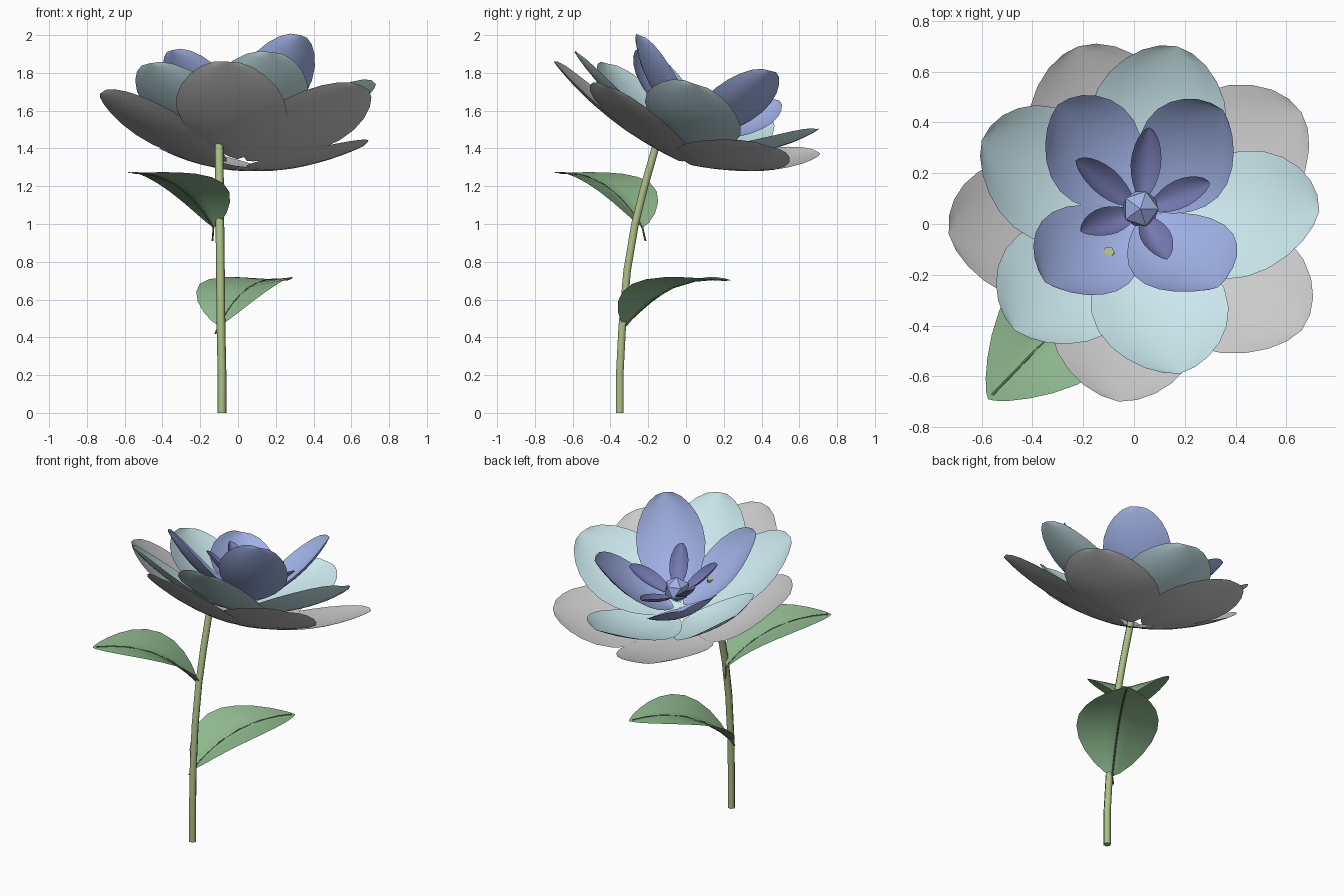
import bpy, bmesh, math
from mathutils import Vector

if "Cube" in bpy.data.objects:
    bpy.data.objects.remove(bpy.data.objects["Cube"])

AXIS = Vector((0.07, 0.31, 0.95)).normalized()   # the bloom leans back
UP = Vector((0, 0, 1))


def mat(name, col):
    m = bpy.data.materials.new(name)
    m.diffuse_color = (*col, 1)
    m.use_nodes = True
    m.node_tree.nodes["Principled BSDF"].inputs["Base Color"].default_value = m.diffuse_color
    return m


def frame(base, tip, axis):
    b, t = Vector(base), Vector(tip)
    d = t - b
    side = d.cross(axis).normalized()
    return b, d, side, side.cross(d).normalized()


def blade(name, base, tip, half, bow, cup, material, axis=AXIS, leaf=False, nu=12, nv=8):
    """Oval sheet from base to tip; bow bends the midrib, cup lifts the edges."""
    b, d, side, n = frame(base, tip, axis)
    bm = bmesh.new()
    rows = []
    for i in range(nu + 1):
        u = (1 - math.cos(math.pi * i / nu)) / 2
        power = 0.75 if leaf else 0.62 - 0.12 * u
        k = max(0, math.sin(math.pi * u ** (0.8 if leaf else 1.12))) ** power
        if i in (0, nu):
            k = 0
        row = []
        for j in range(nv + 1):
            v = 2 * j / nv - 1
            lift = abs(v) * 1.25 * (1 - u) if leaf else v * v
            h = bow * 4 * u * (1 - u) + cup * lift * k
            row.append(bm.verts.new(b + d * u + side * (half * k * v) + n * h))
        rows.append(row)
    for r0, r1 in zip(rows, rows[1:]):
        for j in range(nv):
            bm.faces.new((r0[j], r0[j + 1], r1[j + 1], r1[j]))
    bmesh.ops.remove_doubles(bm, verts=bm.verts, dist=1e-5)
    bmesh.ops.recalc_face_normals(bm, faces=bm.faces)
    for f in bm.faces:
        f.smooth = True
    me = bpy.data.meshes.new(name)
    bm.to_mesh(me)
    bm.free()
    ob = bpy.data.objects.new(name, me)
    bpy.context.collection.objects.link(ob)
    if material:
        me.materials.append(material)
    return ob


def tube(name, pts, radius, material, res=2):
    cu = bpy.data.curves.new(name, 'CURVE')
    cu.dimensions = '3D'
    cu.bevel_depth, cu.bevel_resolution = radius, res
    cu.use_fill_caps = True
    sp = cu.splines.new('POLY')
    sp.points.add(len(pts) - 1)
    for p, co in zip(sp.points, pts):
        p.co = (*co, 1)
    cu.materials.append(material)
    ob = bpy.data.objects.new(name, cu)
    bpy.context.collection.objects.link(ob)


def ring(name, centre, gap, tips, half, bow, cup, material):
    c = Vector(centre)
    for i, t in enumerate(tips):
        out = Vector(t) - c
        out = (out - AXIS * out.dot(AXIS)).normalized()
        blade(f"{name}_{i + 1}", c + out * gap, t, half, bow, cup, material)


pale = mat("pale_blue", (0.60, 0.82, 0.86))
blue = mat("blue", (0.36, 0.45, 0.80))
deep = mat("deep_blue", (0.18, 0.20, 0.45))
green = mat("leaf_green", (0.28, 0.50, 0.28))
stem_green = mat("stem_green", (0.42, 0.53, 0.24))
vein = mat("vein_green", (0.10, 0.18, 0.10))

# Petal rings, from the outside in
ring("outer_petal", (0, 0, 1.325), 0.06,
     [(-0.22, 0.70, 1.38), (0.66, 0.44, 1.41), (0.66, -0.42, 1.73),
      (-0.06, -0.70, 1.86), (-0.73, -0.04, 1.69)], 0.295, -0.045, 0.04, None)
ring("middle_petal", (0, 0.03, 1.39), 0.04,
     [(0.17, 0.70, 1.50), (0.73, 0.05, 1.74), (0.18, -0.59, 1.91),
      (-0.47, -0.42, 1.85), (-0.60, 0.33, 1.66)], 0.27, -0.055, 0.05, pale)
ring("inner_petal", (0.02, 0.05, 1.45), 0.03,
     [(-0.30, 0.47, 1.66), (0.35, 0.45, 1.81), (0.33, -0.25, 2.0),
      (-0.35, -0.23, 1.92)], 0.21, -0.05, 0.06, blue)
ring("heart_petal", (0.03, 0.06, 1.53), 0.03,
     [(0.06, 0.38, 1.60), (0.30, 0.16, 1.68), (0.13, -0.14, 1.76),
      (-0.21, -0.03, 1.75), (-0.23, 0.25, 1.70)], 0.06, -0.02, 0.035, deep)

# Faceted flower centre
bpy.ops.mesh.primitive_ico_sphere_add(subdivisions=1, radius=0.08, location=(0.025, 0.06, 1.56))
bpy.context.object.name = "flower_centre"
bpy.context.object.data.materials.append(blue)

# Curved stem
tube("stem", [(-0.085, -0.35, 0), (-0.085, -0.35, 0.22), (-0.09, -0.338, 0.45),
              (-0.093, -0.312, 0.75), (-0.096, -0.27, 1.0), (-0.098, -0.22, 1.2),
              (-0.1, -0.16, 1.41), (-0.1, -0.11, 1.60)], 0.023, stem_green, 1)

# Leaves with raised midribs
for name, root, base, tip in [
        ("upper_leaf", (-0.135, -0.215, 0.91), (-0.13, -0.23, 0.98), (-0.575, -0.69, 1.27)),
        ("lower_leaf", (-0.12, -0.335, 0.42), (-0.10, -0.32, 0.46), (0.25, 0.235, 0.70))]:
    blade(name, base, tip, 0.245, 0.09, 0.075, green, UP, True)
    b, d, _, n = frame(base, tip, UP)
    pts = [Vector(root)] + [b + d * u + n * (0.36 * u * (1 - u))
                            for u in (0, 0.12, 0.3, 0.5, 0.7, 0.85, 0.97)]
    tube(name + "_midrib", pts, 0.005, vein, 1)
